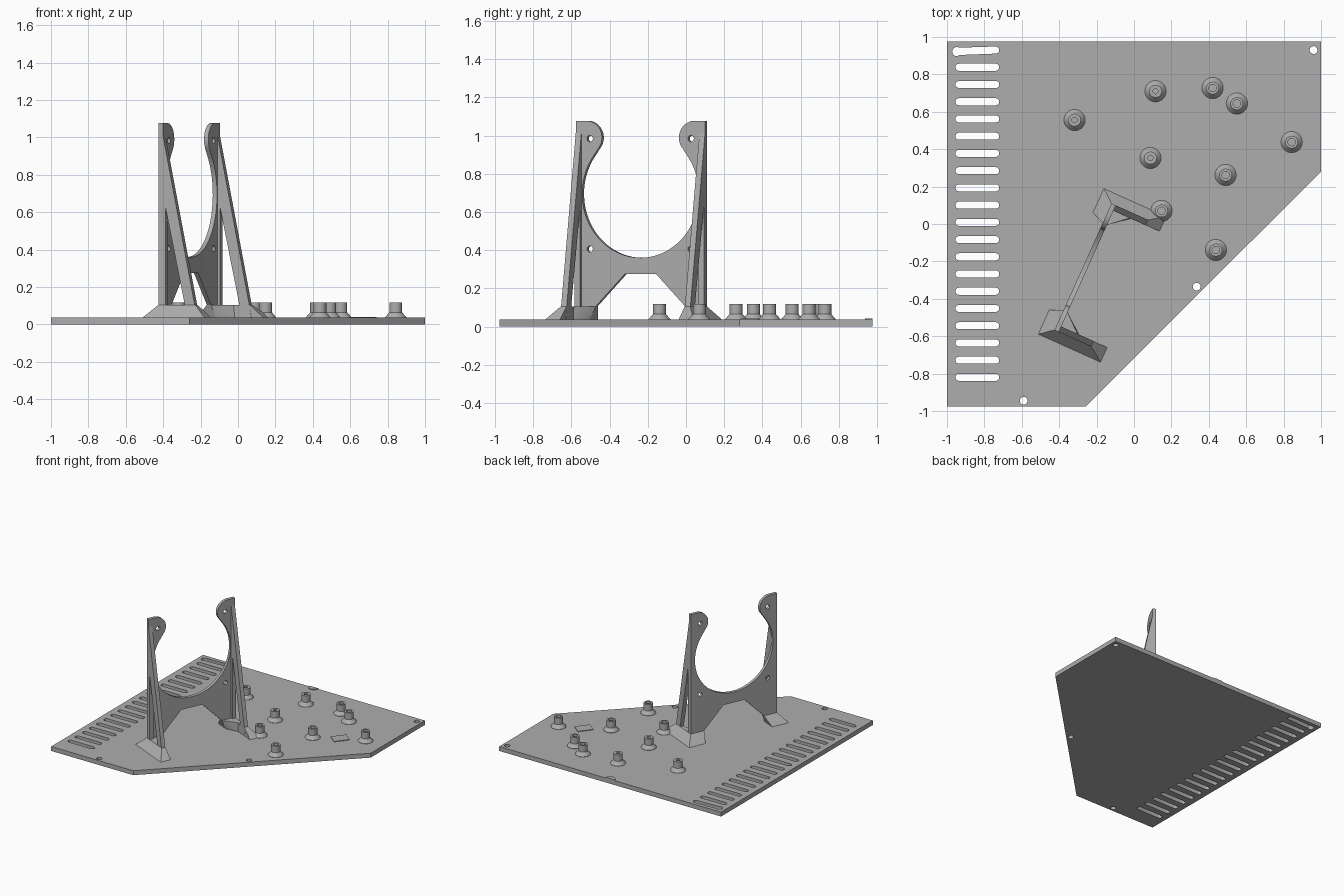
import bpy, bmesh, math
from mathutils import Matrix, Vector

cube = bpy.data.objects.get("Cube")
if cube:
    bpy.data.objects.remove(cube, do_unlink=True)

grey = bpy.data.materials.new("plain grey")
grey.use_nodes = True
COLOR = (0.42, 0.42, 0.42, 1)
grey.diffuse_color = COLOR
grey.node_tree.nodes["Principled BSDF"].inputs["Base Color"].default_value = COLOR


def finish(name, mesh, matrix=Matrix()):
    mesh.materials.clear()
    mesh.materials.append(grey)
    mesh.shade_smooth()
    mesh.set_sharp_from_angle(angle=math.radians(25))
    ob = bpy.data.objects.new(name, mesh)
    ob.matrix_world = matrix
    bpy.context.collection.objects.link(ob)
    return ob


def arc(cx, cy, r, a0, a1, n):
    return [(cx + r * math.cos(math.radians(a0 + (a1 - a0) * i / n)),
             cy + r * math.sin(math.radians(a0 + (a1 - a0) * i / n))) for i in range(n + 1)]


def circle(cx, cy, r, n=20):
    return arc(cx, cy, r, 0, 360, n)[:-1]


def sheet(name, loops, thick, matrix=Matrix()):
    """Flat outline with holes, extruded from 0 to thick along local z."""
    cu = bpy.data.curves.new(name, 'CURVE')
    cu.dimensions = '2D'
    cu.fill_mode = 'BOTH'
    cu.extrude = thick / 2
    for pts in loops:
        sp = cu.splines.new('POLY')
        sp.points.add(len(pts) - 1)
        for p, (x, y) in zip(sp.points, pts):
            p.co = (x, y, 0, 1)
        sp.use_cyclic_u = True
    tmp = bpy.data.objects.new("tmp", cu)
    bpy.context.collection.objects.link(tmp)
    dg = bpy.context.evaluated_depsgraph_get()
    mesh = bpy.data.meshes.new_from_object(tmp.evaluated_get(dg))
    bpy.data.objects.remove(tmp, do_unlink=True)
    mesh.transform(Matrix.Translation((0, 0, thick / 2)))
    bm = bmesh.new()
    bm.from_mesh(mesh)
    bmesh.ops.remove_doubles(bm, verts=bm.verts, dist=1e-5)
    bmesh.ops.recalc_face_normals(bm, faces=bm.faces)
    bm.to_mesh(mesh)
    bm.free()
    return finish(name, mesh, matrix)


def hull(name, bottom, top, z0, z1, place):
    bm = bmesh.new()
    for pts, z in ((bottom, z0), (top, z1)):
        for u, n in pts:
            bm.verts.new(place(u, n, z))
    res = bmesh.ops.convex_hull(bm, input=bm.verts)
    bmesh.ops.dissolve_limit(bm, angle_limit=0.01, verts=bm.verts, edges=bm.edges)
    bmesh.ops.recalc_face_normals(bm, faces=bm.faces)
    mesh = bpy.data.meshes.new(name)
    bm.to_mesh(mesh)
    bm.free()
    return finish(name, mesh)


def lathe(name, profile, loc, seg=28):
    bm = bmesh.new()
    rings = [[bm.verts.new((x, y, z)) for x, y in circle(0, 0, r, seg)] for r, z in profile]
    for a, b in zip(rings, rings[1:]):
        for i in range(seg):
            j = (i + 1) % seg
            bm.faces.new((a[i], a[j], b[j], b[i]))
    bm.faces.new(rings[0][::-1])
    bm.faces.new(rings[-1])
    mesh = bpy.data.meshes.new(name)
    bm.to_mesh(mesh)
    bm.free()
    return finish(name, mesh, Matrix.Translation(loc))


# base plate with vent slots and corner holes
T = 0.036
HALF = 0.977
outline = [(-1, -HALF), (-0.26, -HALF), (1, 0.28), (1, HALF), (-1, HALF)]
loops = [outline]
R = 0.019
for i in range(20):
    y = 0.93 - i * 0.0921
    right = arc(-0.73 - R / 2, y, R, -90, 90, 6)
    if i == 0:
        left = arc(-0.948, y - 0.008, 0.024, 60, 310, 14)
    else:
        left = arc(-0.955 + R, y, R, 90, 270, 6)
    loops.append(right + left)
for x, y in ((0.96, 0.93), (0.335, -0.335), (-0.59, -0.945)):
    loops.append(circle(x, y, 0.021))
sheet("base_plate", loops, T)

# thin pad and edge tab on the plate
sheet("thin_pad", [[(-0.06, -0.045), (0.06, -0.045), (0.06, 0.045), (-0.06, 0.045)]], 0.005,
      Matrix.Translation((0.668, 0.36, T)) @ Matrix.Rotation(math.radians(52), 4, 'Z'))
sheet("edge_tab", [arc(0, HALF, 0.04, 180, 360, 12)], 0.006, Matrix.Translation((0, 0, T)))

# standoffs: flared foot, round post, blind screw hole
WIDE, NARROW = 0.02, 0.014
standoffs = [(0.115, 0.71, NARROW), (0.42, 0.727, WIDE), (0.55, 0.644, WIDE),
             (-0.318, 0.556, NARROW), (0.843, 0.438, WIDE), (0.088, 0.353, NARROW),
             (0.49, 0.262, WIDE), (0.147, 0.07, WIDE), (0.438, -0.139, WIDE)]
for x, y, r in standoffs:
    lathe("standoff", [(0.057, 0), (0.057, 0.003), (0.034, 0.03), (0.034, 0.083),
                       (r, 0.083), (r, 0.025)], (x, y, T - 0.001))

# bracket frame: u runs along the ring plate, n points away from it
P0 = Vector((-0.425, -0.567, 0))
P1 = Vector((-0.12, 0.11, 0))
L = (P1 - P0).length
U = (P1 - P0).normalized()
N = Vector((U.y, -U.x, 0))
Z = Vector((0, 0, 1))


def frame(x, y, z, origin):
    m = Matrix((x, y, z)).transposed().to_4x4()
    m.translation = origin
    return m


# ring plate with open top, lobes and four screw holes
MID, CZ, RAD, TOP = L / 2, 0.695, 0.335, 1.077
lobe = arc(0.062, TOP - 0.088, 0.088, 90, -43, 14)
half = [(0.04, 0.03), (0, 0.03), (0, TOP)] + lobe
ring = arc(MID, CZ, RAD, 137, 403, 48)[1:-1]
mirrored = [(L - u, z) for u, z in reversed(half)]
arch = [(MID + 0.09, 0.275), (MID - 0.09, 0.275)]
holes = [circle(MID + a * 0.29, CZ + b * 0.289, 0.017, 16) for a in (-1, 1) for b in (-1, 1)]
sheet("ring_plate", [half + ring + mirrored + arch] + holes, 0.025, frame(U, Z, N, P0))

# sloped ribs with triangular windows, and their flared feet
W = 0.032
rib = [(0, 0.03), (0.225, 0.03), (0.212, 0.105), (0.012, TOP), (0, TOP)]
window = [(0.04, 0.1), (0.155, 0.1), (0.04, 0.63)]
for side, far in (("right", False), ("left", True)):
    sheet(side + "_rib", [rib, window], W, frame(N, Z, -U, P0 + U * (L if far else W)))

    def place(u, n, z, far=far):
        return P0 + U * (L - u if far else u) + N * n + Z * z

    hull(side + "_rib_foot",
         [(-0.057, -0.072), (0.03, -0.072), (0.03, 0.297), (-0.057, 0.297)],
         [(0, 0), (W, 0), (W, 0.215), (0, 0.215)], T - 0.002, 0.105, place)
    hull(side + "_corner_foot",
         [(-0.057, -0.072), (0.085, -0.072), (0.085, 0.04), (0.03, 0.13), (-0.057, 0.13)],
         [(0, 0), (0.115, 0), (0.115, 0.025), (W, 0.12), (0, 0.12)], T - 0.002, 0.105, place)
